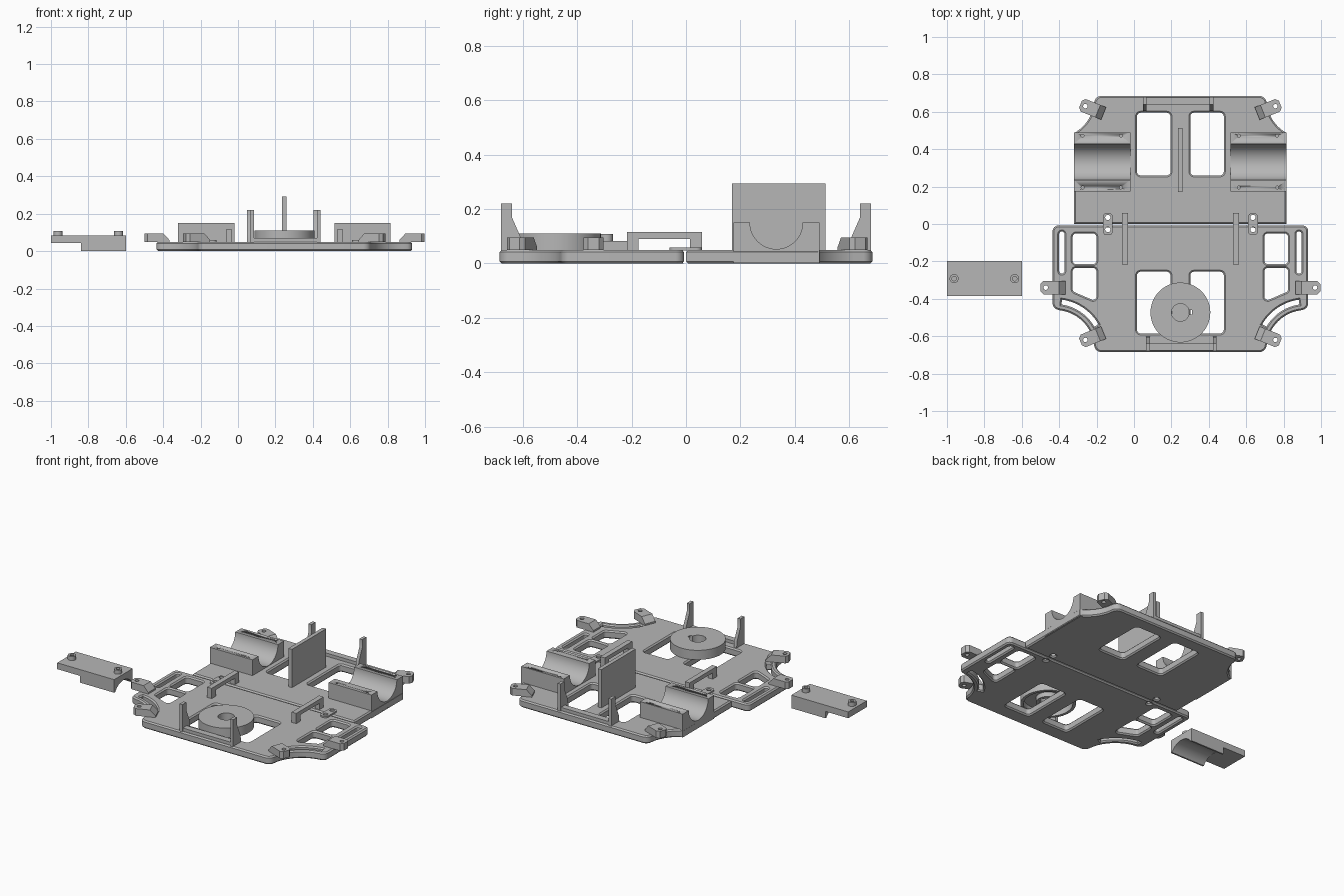
import bpy, bmesh
from math import sin, cos, pi, radians
from mathutils import Matrix, Vector

cube = bpy.data.objects.get("Cube")
if cube:
    bpy.data.objects.remove(cube, do_unlink=True)

grey = bpy.data.materials.new("plain grey")
grey.use_nodes = True
grey.diffuse_color = (0.47, 0.47, 0.47, 1)
grey.node_tree.nodes["Principled BSDF"].inputs["Base Color"].default_value = grey.diffuse_color

CX = 0.248          # mid line of the chassis
TOP = 0.05          # deck height
SINK = 0.045        # parts start slightly inside the deck
ALONG_X = Matrix(((0, 0, 1, 0), (1, 0, 0, 0), (0, 1, 0, 0), (0, 0, 0, 1)))


def arc(cx, cy, r, a, b, n=16):
    return [(cx + r * cos(radians(a + (b - a) * i / n)),
             cy + r * sin(radians(a + (b - a) * i / n))) for i in range(n + 1)]


def circle(cx, cy, r, n=32):
    return arc(cx, cy, r, 0, 360, n)[:-1]


def fillet(points, default=0):
    """Round the corners of a closed outline; a third number is a corner radius."""
    out = []
    for i, p in enumerate(points):
        r = p[2] if len(p) > 2 else default
        c = Vector(p[:2])
        if r == 0:
            out.append(tuple(c))
            continue
        d1 = (Vector(points[i - 1][:2]) - c).normalized()
        d2 = (Vector(points[(i + 1) % len(points)][:2]) - c).normalized()
        half = d1.angle(d2) / 2
        t = r * cos(half) / sin(half)
        mid = c + (d1 + d2).normalized() * (r / sin(half))
        v1, v2 = c + d1 * t - mid, c + d2 * t - mid
        for k in range(7):
            v = v1.lerp(v2, k / 6).normalized() * r
            out.append(tuple(mid + v))
    return out


def rect(x0, x1, y0, y1, r=0):
    return fillet([(x0, y0), (x1, y0), (x1, y1), (x0, y1)], r)


def solid(name, outline, lo, hi, holes=(), bevel=0.0, matrix=Matrix()):
    """Extrude a flat outline with holes from lo to hi along its own normal."""
    cu = bpy.data.curves.new(name, 'CURVE')
    cu.dimensions, cu.fill_mode = '2D', 'BOTH'
    cu.extrude = (hi - lo) / 2 - bevel
    cu.bevel_depth, cu.offset, cu.bevel_resolution = bevel, -bevel, 0
    for loop in [outline, *holes]:
        sp = cu.splines.new('POLY')
        sp.points.add(len(loop) - 1)
        for q, p in zip(sp.points, loop):
            q.co = (p[0], p[1], 0, 1)
        sp.use_cyclic_u = True
    tmp = bpy.data.objects.new(name + "_curve", cu)
    bpy.context.collection.objects.link(tmp)
    dg = bpy.context.evaluated_depsgraph_get()
    me = bpy.data.meshes.new_from_object(tmp.evaluated_get(dg))
    bpy.data.objects.remove(tmp, do_unlink=True)
    bm = bmesh.new()
    bm.from_mesh(me)
    bmesh.ops.remove_doubles(bm, verts=bm.verts, dist=1e-5)
    bmesh.ops.recalc_face_normals(bm, faces=bm.faces)
    bm.transform(matrix @ Matrix.Translation((0, 0, (lo + hi) / 2)))
    bm.to_mesh(me)
    bm.free()
    me.name = name
    me.materials.clear()
    me.materials.append(grey)
    ob = bpy.data.objects.new(name, me)
    bpy.context.collection.objects.link(ob)
    bpy.ops.object.select_all(action='DESELECT')
    ob.select_set(True)
    bpy.context.view_layer.objects.active = ob
    bpy.ops.object.shade_smooth_by_angle(angle=radians(30))
    return ob


def box(name, x0, x1, y0, y1, z0, z1):
    return solid(name, rect(x0, x1, y0, y1), z0, z1)


def flip(loop):
    return [(-p[0], *p[1:]) for p in reversed(loop)]


def shift(loop):
    return [(p[0] + CX, *p[1:]) for p in loop]


def both_sides(half):
    return fillet(shift(half + flip(half)))


# Front deck with wings, windows and slots
front = [(0.683, -0.008, 0.03), (0.683, -0.45, 0.035),
         *arc(0.67, -0.67, 0.21, 97, 165), (0.455, -0.685, 0.04)]
slot = (arc(0.67, -0.67, 0.268, 98, 150) + arc(0.67, -0.67, 0.242, 150, 98))
cuts = [rect(0.053, 0.232, -0.585, -0.255, 0.02),
        rect(0.62, 0.648, -0.265, -0.04, 0.0135),
        rect(0.449, 0.576, -0.215, -0.05, 0.02),
        fillet([(0.449, -0.235), (0.576, -0.235), (0.576, -0.36), (0.449, -0.415)], 0.018),
        slot, circle(0.388, -0.03, 0.014)]
solid("front_deck", both_sides(front), 0, TOP,
      [shift(c) for k in cuts for c in (k, flip(k))], 0.008)

# Rear deck
rear = [(0.568, 0.0), *arc(0.67, 0.67, 0.21, 241, 195), (0.455, 0.685, 0.04)]
cuts = [rect(0.053, 0.232, 0.26, 0.595, 0.02), circle(0.388, 0.035, 0.014)]
solid("rear_deck", both_sides(rear), 0, TOP,
      [shift(c) for k in cuts for c in (k, flip(k))], 0.008)

# Motor cradles with screw holes
cradle = [(0.174, 0.002), (0.49, 0.002), (0.49, 0.15),
          *arc(0.332, 0.15, 0.097, 0, -180, 32), (0.174, 0.15)]
for side, x0, x1 in (("right", -0.32, -0.02), ("left", 0.515, 0.815)):
    ob = solid(side + "_motor_cradle", cradle, x0, x1, matrix=ALONG_X)
    for x in (x0 + 0.045, x1 - 0.05):
        for y in (0.195, 0.472):
            cutter = solid("cutter", circle(x, y, 0.008, 12), 0.08, 0.2)
            cutter.hide_render = True
            mod = ob.modifiers.new("hole", 'BOOLEAN')
            mod.object, mod.solver = cutter, 'EXACT'
            bpy.context.view_layer.objects.active = ob
            bpy.ops.object.modifier_apply(modifier=mod.name)
            bpy.data.objects.remove(cutter, do_unlink=True)

# Upright fin
box("centre_fin", 0.235, 0.26, 0.17, 0.513, SINK, 0.293)

# Strap bridges and hinge tabs across the seam
bridge = [(-0.217, SINK), (-0.175, SINK), (-0.175, 0.09), (0.015, 0.09),
          (0.015, SINK), (0.058, SINK), (0.058, 0.115), (-0.217, 0.115)]
for side, s in (("right", -1), ("left", 1)):
    mid = CX + s * 0.297
    solid(side + "_bridge", bridge, mid - 0.016, mid + 0.016, matrix=ALONG_X)
    mid = CX + s * 0.388
    solid(side + "_hinge_tab", rect(mid - 0.026, mid + 0.026, -0.06, 0.058, 0.02), TOP - 0.002, 0.059,
          [circle(mid, -0.03, 0.014), circle(mid, 0.035, 0.014)])

# Clip posts and their rails at both ends
post = [(0.6, SINK), (0.68, SINK), (0.68, 0.22), (0.64, 0.22), (0.64, 0.17), (0.605, 0.09)]
for end, s, x0, x1 in (("front", -1, 0.065, 0.442), ("rear", 1, 0.048, 0.425)):
    prof = [(s * y, z) for y, z in post]
    solid(end + "_right_post", prof, x0, x0 + 0.02, matrix=ALONG_X)
    solid(end + "_left_post", prof, x1 - 0.02, x1, matrix=ALONG_X)
    y0, y1 = sorted((s * 0.635, s * 0.675))
    box(end + "_rail", x0 + 0.01, x1 - 0.01, y0, y1, SINK, 0.07)

# Drum: keyed top, outer wall and hub
WY = -0.473
key = [(x + CX, y + WY) for x, y in
       arc(0, 0, 0.047, 15, 345, 32) + [(0.062, -0.012), (0.062, 0.012)]]
solid("drum_top", circle(CX, WY, 0.16, 64), 0.09, 0.11, [key])
solid("drum_wall", circle(CX, WY, 0.16, 64), TOP, 0.09, [circle(CX, WY, 0.142, 64)])
solid("drum_hub", circle(CX, WY, 0.07), TOP + 0.01, 0.09, [key])

# Mounting ears: a drilled tab with a sloping foot
tab = [(-0.062, -0.036), (0.012, -0.036), (0.028, -0.02),
       (0.028, 0.02), (0.012, 0.036), (-0.062, 0.036)]
foot = [(-0.062, SINK), (-0.062, 0.095), (-0.072, 0.095), (-0.105, 0.06), (-0.105, SINK)]
UPRIGHT = Matrix.Rotation(pi / 2, 4, 'X')
for name, u, y, ang in (("rear", 0.508, 0.63, 22), ("wing", 0.72, -0.34, 0), ("front", 0.508, -0.62, -22)):
    for side, s in (("right", -1), ("left", 1)):
        a = radians(ang if s > 0 else 180 - ang)
        m = Matrix.Translation((CX + s * u, y, 0)) @ Matrix.Rotation(a, 4, 'Z')
        solid(f"{name}_{side}_ear", tab, 0.05, 0.095, [circle(0, 0, 0.012, 20)], matrix=m)
        solid(f"{name}_{side}_ear_foot", foot, -0.036, 0.036, matrix=m @ UPRIGHT)

# Loose clamp cap with hollow underside and two bosses
cap = [(-0.385, 0.083), (-0.385, 0), (-0.375, 0),
       *arc(-0.292, -0.055, 0.1, 146, 34, 24), (-0.209, 0), (-0.199, 0), (-0.199, 0.083)]
solid("cap_block", cap, -0.84, -0.6, matrix=ALONG_X)
box("cap_flange", -1.0, -0.84, -0.385, -0.199, 0.043, 0.083)
for side, x in (("right", -0.962), ("left", -0.638)):
    solid(f"cap_{side}_boss", circle(x, -0.292, 0.024), 0.08, 0.108, [circle(x, -0.292, 0.012)])
